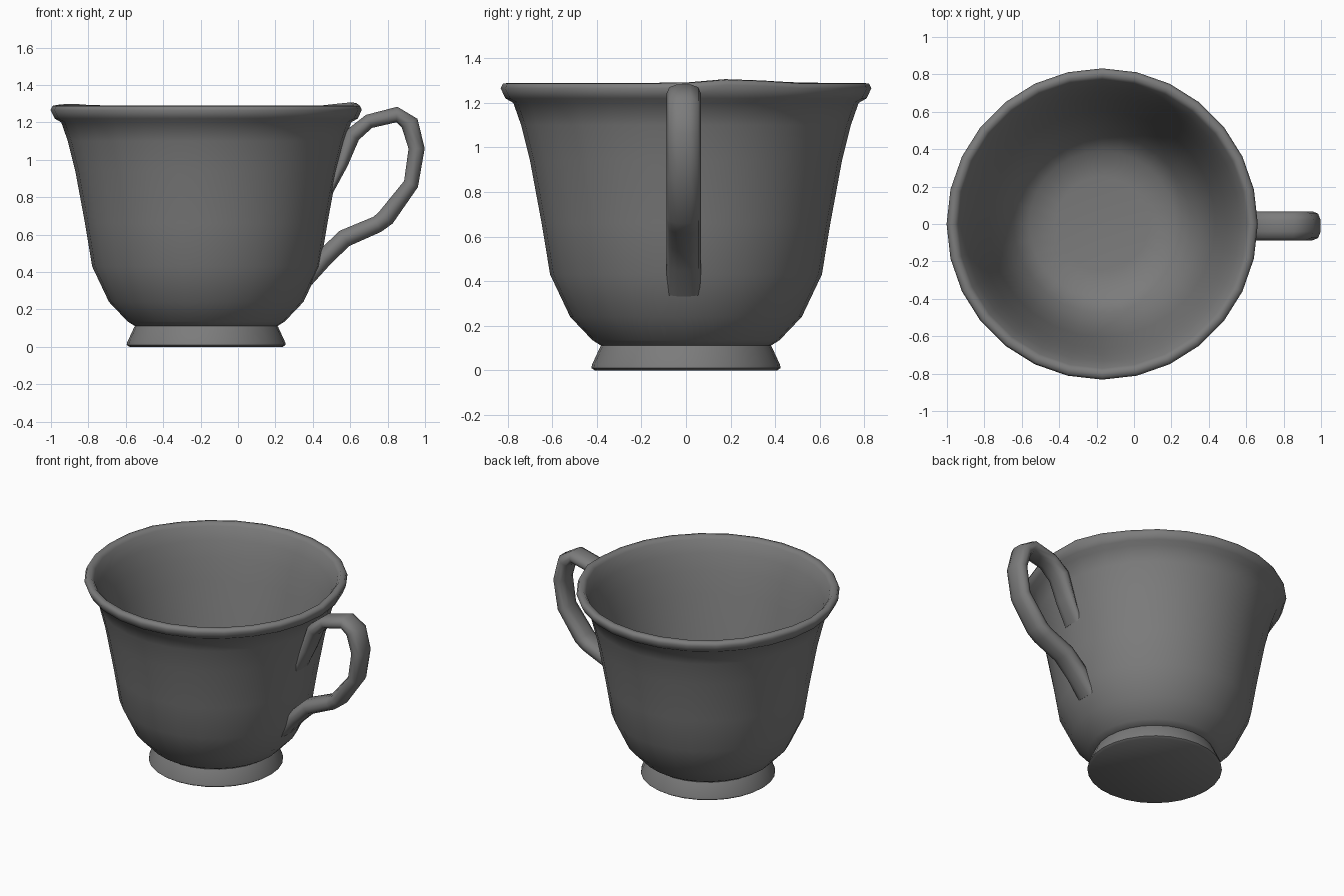
import bpy, bmesh, math
from mathutils import Vector

if "Cube" in bpy.data.objects:
    bpy.data.objects.remove(bpy.data.objects["Cube"])

CX = -0.17      # cup axis
SEG = 28

grey = bpy.data.materials.new("dark_grey")
grey.diffuse_color = (0.2, 0.2, 0.2, 1)
grey.use_nodes = True
grey.node_tree.nodes["Principled BSDF"].inputs["Base Color"].default_value = grey.diffuse_color


def finish(name, bm, angle):
    bmesh.ops.recalc_face_normals(bm, faces=bm.faces)
    me = bpy.data.meshes.new(name)
    bm.to_mesh(me)
    bm.free()
    me.materials.append(grey)
    ob = bpy.data.objects.new(name, me)
    bpy.context.collection.objects.link(ob)
    bpy.ops.object.select_all(action='DESELECT')
    ob.select_set(True)
    bpy.context.view_layer.objects.active = ob
    bpy.ops.object.shade_smooth_by_angle(angle=math.radians(angle))
    return ob


def bridge(bm, rings):
    for a, b in zip(rings, rings[1:]):
        n = len(a)
        for i in range(n):
            j = (i + 1) % n
            bm.faces.new((a[i], a[j], b[j], b[i]))
    bm.faces.new(rings[0])
    bm.faces.new(rings[-1])


def rim_lift(x, y):
    # slight unevenness of the lip
    right = 0.02 * math.exp(-(((x - 0.6) / 0.15) ** 2 + ((y - 0.24) / 0.15) ** 2))
    left = 0.01 * math.exp(-(((x + 0.9) / 0.15) ** 2 + ((y - 0.3) / 0.2) ** 2))
    return right + left


def lathe(name, profile, angle):
    bm = bmesh.new()
    rings = []
    for r, z in profile:
        ring = []
        for i in range(SEG):
            a = 2 * math.pi * i / SEG
            x, y = CX + r * math.cos(a), r * math.sin(a)
            ring.append(bm.verts.new((x, y, z + (rim_lift(x, y) if z > 1.26 else 0))))
        rings.append(ring)
    bridge(bm, rings)
    return finish(name, bm, angle)


# bowl: outside from the base up, over the rolled lip, down the inside
lathe("cup_bowl", [
    (0.38, 0.11), (0.42, 0.135), (0.52, 0.24), (0.61, 0.43), (0.648, 0.66),
    (0.70, 0.94), (0.74, 1.1), (0.775, 1.2), (0.81, 1.22), (0.832, 1.265),
    (0.822, 1.287), (0.79, 1.29), (0.772, 1.27), (0.735, 1.19), (0.70, 1.08),
    (0.665, 0.94), (0.605, 0.66), (0.56, 0.45), (0.475, 0.27), (0.39, 0.18),
    (0.25, 0.16)], 80)

# flared foot with a flat closed underside
lathe("cup_foot", [
    (0.41, 0.0), (0.425, 0.01), (0.422, 0.025), (0.385, 0.105), (0.375, 0.12)], 50)

# handle: path points (x, z, half thickness), oval cross-section
path = [(0.49, 0.83, 0.02), (0.555, 0.98, 0.035), (0.61, 1.13, 0.045),
        (0.70, 1.205, 0.04), (0.85, 1.242, 0.043), (0.918, 1.195, 0.05),
        (0.955, 1.06, 0.045), (0.925, 0.87, 0.042), (0.79, 0.69, 0.05),
        (0.745, 0.655, 0.047), (0.57, 0.58, 0.05), (0.46, 0.475, 0.05),
        (0.375, 0.345, 0.025)]
HALF_W = 0.077
bm = bmesh.new()
rings = []
pts = [Vector((x, -0.01, z)) for x, z, _ in path]
for k, p in enumerate(pts):
    a, b = pts[max(k - 1, 0)], pts[min(k + 1, len(pts) - 1)]
    t = (b - a).normalized()
    side = Vector((t.z, 0, -t.x))
    ring = []
    for i in range(10):
        ang = 2 * math.pi * i / 10
        c, s = math.cos(ang), math.sin(ang)
        # squared-off oval
        cy = math.copysign(abs(c) ** 0.8, c)
        sn = math.copysign(abs(s) ** 0.8, s)
        ring.append(bm.verts.new(p + side * sn * path[k][2] + Vector((0, cy * HALF_W, 0))))
    rings.append(ring)
bridge(bm, rings)
finish("cup_handle", bm, 70)
